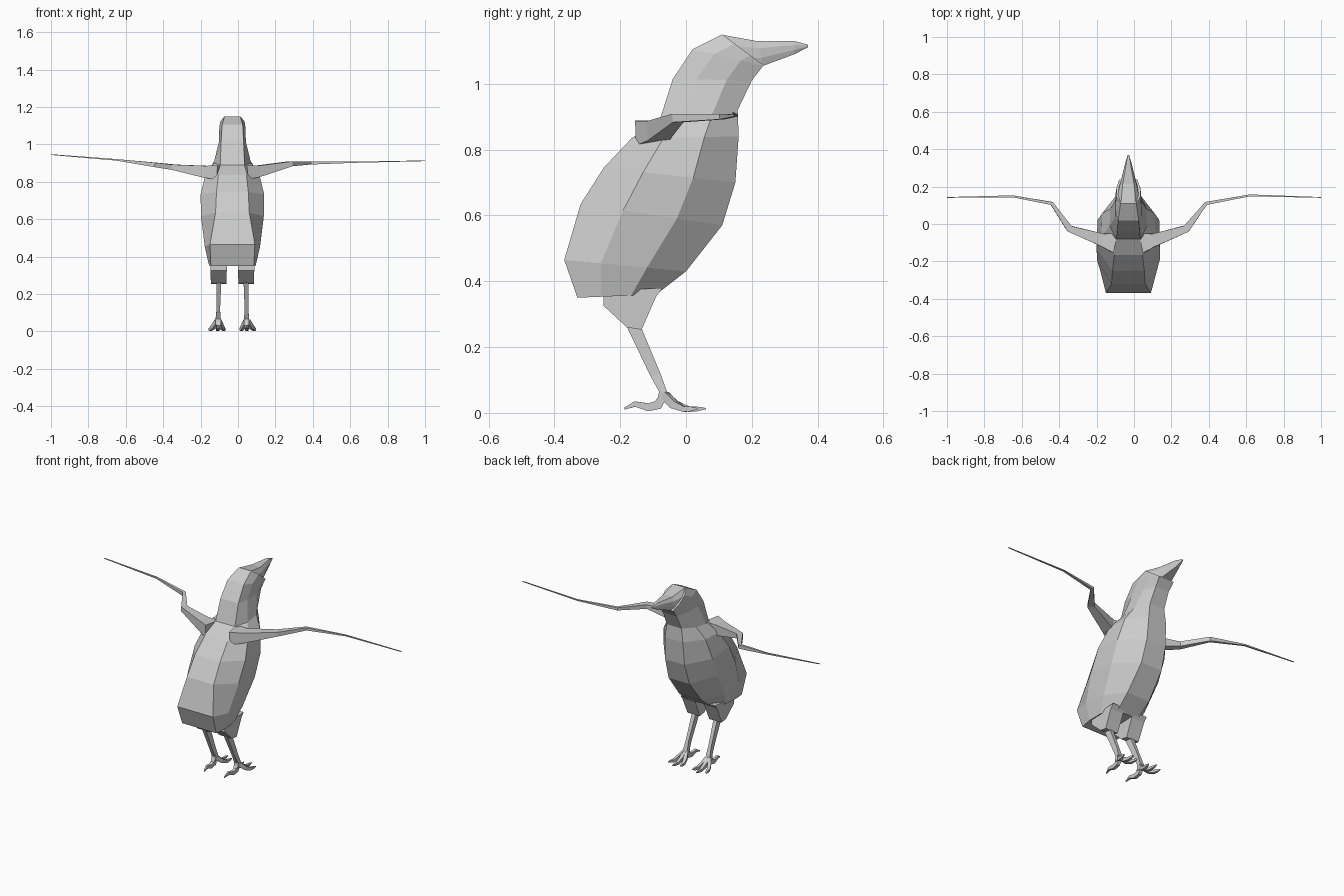
import bpy, bmesh
from mathutils import Vector

CX = -0.03  # the trunk's centre line sits slightly left of the origin


def loft(name, rings):
    """Skin a list of equal-length point rings and cap both ends."""
    bm = bmesh.new()
    loops = [[bm.verts.new(p) for p in r] for r in rings]
    n = len(loops[0])
    for a, b in zip(loops, loops[1:]):
        for i in range(n):
            j = (i + 1) % n
            bm.faces.new((a[i], a[j], b[j], b[i]))
    bm.faces.new(loops[0][::-1])
    bm.faces.new(loops[-1])
    bmesh.ops.recalc_face_normals(bm, faces=bm.faces)
    me = bpy.data.meshes.new(name)
    bm.to_mesh(me)
    bm.free()
    ob = bpy.data.objects.new(name, me)
    bpy.context.collection.objects.link(ob)
    return ob


def slice_ring(back, front, wb, ws, wf, bulge=0.0):
    """Eight-sided slanted slice from a back point to a front point (y, z)."""
    b, f = Vector(back), Vector(front)
    half = [(wb, 0.0), (ws, 0.3), (ws * 0.97, 0.68), (wf, 1.0)]
    pts = []
    for w, t in half:
        p = b.lerp(f, t)
        pts.append((CX + w, p.x, p.y))
    return pts + [(2 * CX - x, y, z) for x, y, z in reversed(pts)]


def limb(name, path):
    """Four-sided limb along (x, y, z, half width, half height) stations."""
    pts = [Vector(p[:3]) for p in path]
    rings = []
    for i, p in enumerate(path):
        a, b = pts[max(i - 1, 0)], pts[min(i + 1, len(pts) - 1)]
        d1 = (pts[i] - a).normalized() if i else Vector()
        d2 = (b - pts[i]).normalized() if i < len(pts) - 1 else Vector()
        d = (d1 + d2).normalized()
        side = d.cross(Vector((0, 0, 1))).normalized()
        up = side.cross(d)
        rings.append([pts[i] + side * p[3] * s + up * p[4] * t
                      for s, t in ((-1, -1), (1, -1), (1, 1), (-1, 1))])
    return loft(name, rings)


# Trunk, neck and head
loft("body", [slice_ring(*s) for s in (
    ((-0.33, 0.35), (-0.09, 0.36), 0.115, 0.125, 0.07),
    ((-0.37, 0.465), (0.00, 0.43), 0.12, 0.148, 0.075),
    ((-0.32, 0.635), (0.11, 0.57), 0.09, 0.168, 0.07),
    ((-0.25, 0.745), (0.15, 0.70), 0.085, 0.17, 0.065),
    ((-0.165, 0.835), (0.16, 0.84), 0.075, 0.145, 0.06),
    ((-0.08, 0.89), (0.157, 0.92), 0.065, 0.10, 0.05),
    ((-0.04, 1.015), (0.20, 1.01), 0.06, 0.072, 0.045),
    ((0.02, 1.105), (0.235, 1.055), 0.055, 0.07, 0.05),
    ((0.11, 1.15), (0.237, 1.056), 0.042, 0.065, 0.048),
)])

# Beak
loft("beak", [slice_ring(*s) for s in (
    ((0.11, 1.149), (0.20, 1.04), 0.04, 0.06, 0.045),
    ((0.215, 1.13), (0.235, 1.055), 0.03, 0.042, 0.034),
    ((0.33, 1.13), (0.33, 1.09), 0.010, 0.016, 0.010),
    ((0.37, 1.119), (0.37, 1.111), 0.002, 0.003, 0.002),
)])

# Wings: outstretched, slightly different on each side
limb("left_wing", [
    (-0.10, -0.10, 0.850, 0.055, 0.038), (-0.17, -0.085, 0.853, 0.034, 0.032),
    (-0.345, -0.025, 0.878, 0.018, 0.014), (-0.44, 0.11, 0.890, 0.009, 0.012),
    (-0.65, 0.148, 0.917, 0.005, 0.004), (-1.0, 0.142, 0.945, 0.002, 0.002)])
limb("right_wing", [
    (0.04, -0.10, 0.850, 0.055, 0.038), (0.11, -0.085, 0.857, 0.034, 0.030),
    (0.28, -0.025, 0.896, 0.020, 0.013), (0.385, 0.11, 0.900, 0.009, 0.008),
    (0.62, 0.153, 0.904, 0.005, 0.003), (1.0, 0.142, 0.912, 0.002, 0.002)])

# Legs and feet
for side, s in (("left", -1), ("right", 1)):
    def box_ring(y0, z0, y1, z1, xi, xo):
        return [(CX + s * xi, y0, z0), (CX + s * xo, y0, z0),
                (CX + s * xo, y1, z1), (CX + s * xi, y1, z1)]
    loft(side + "_thigh", [
        box_ring(-0.25, 0.37, -0.07, 0.38, 0.03, 0.117),
        box_ring(-0.25, 0.325, -0.09, 0.355, 0.03, 0.117),
        box_ring(-0.18, 0.26, -0.135, 0.253, 0.032, 0.115)])
    loft(side + "_shin", [
        box_ring(-0.18, 0.262, -0.135, 0.257, 0.06, 0.085),
        box_ring(-0.107, 0.11, -0.077, 0.118, 0.066, 0.085),
        box_ring(-0.082, 0.065, -0.058, 0.065, 0.062, 0.090),
        box_ring(-0.088, 0.035, -0.045, 0.035, 0.062, 0.090)])
    ax = CX + s * 0.076
    for toe, dx, reach in (("inner", -0.036, 0.85), ("middle", 0.004, 1.0),
                           ("outer", 0.050, 0.80)):
        limb(f"{side}_{toe}_toe", [
            (ax + s * dx * k, -0.065 + dy * reach, z, w, h)
            for k, dy, z, w, h in (
                (0.1, 0.0, 0.055, 0.011, 0.012), (0.5, 0.035, 0.025, 0.010, 0.012),
                (0.8, 0.075, 0.011, 0.008, 0.008), (0.9, 0.10, 0.012, 0.006, 0.007),
                (1.0, 0.125, 0.013, 0.001, 0.002))])
    limb(side + "_back_toe", [
        (ax, -0.067, 0.055, 0.011, 0.012), (ax, -0.085, 0.024, 0.010, 0.014),
        (ax, -0.115, 0.017, 0.009, 0.012), (ax - s * 0.004, -0.155, 0.027, 0.007, 0.008),
        (ax - s * 0.008, -0.187, 0.013, 0.001, 0.003)])
